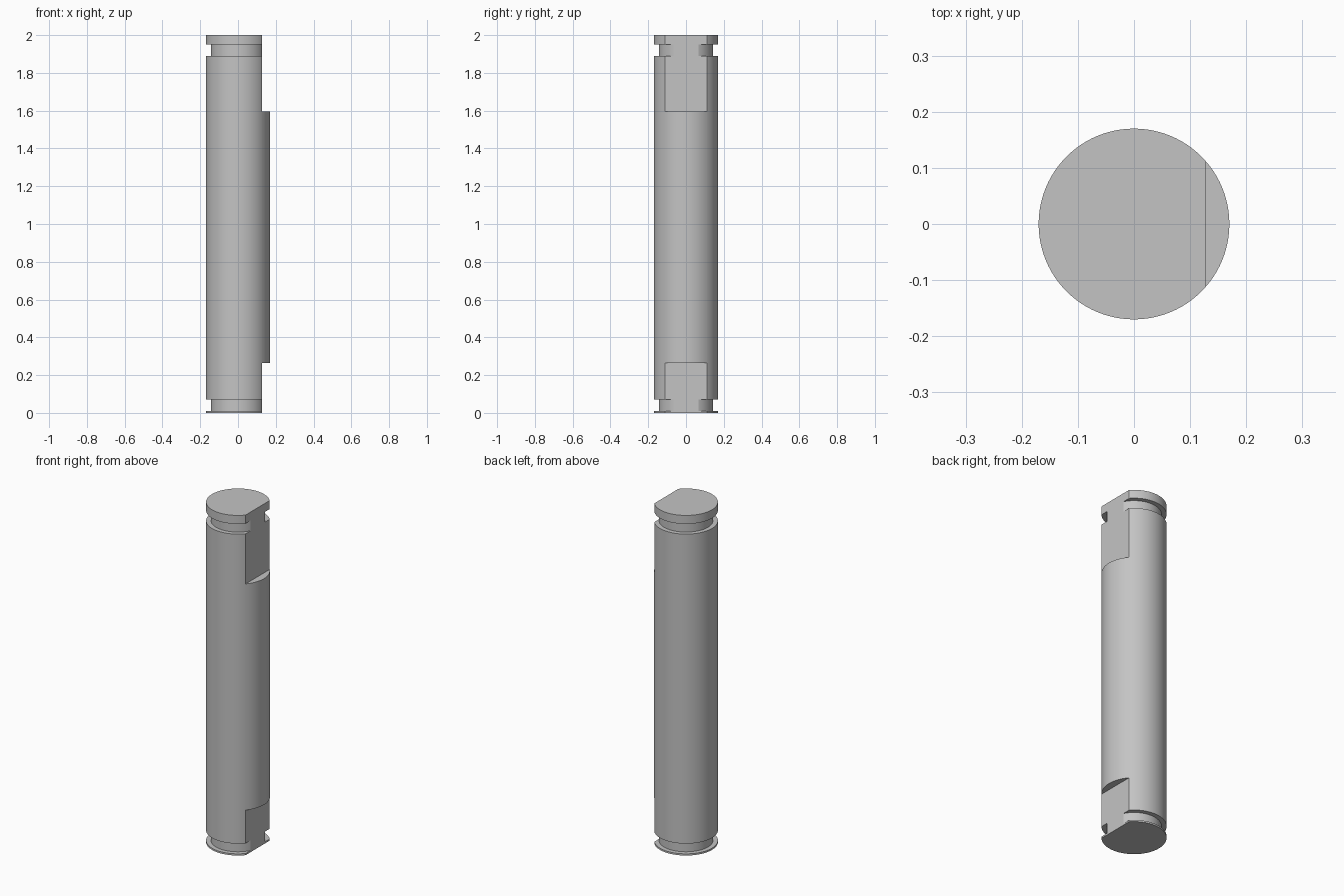
import bpy
import bmesh
import math

cube = bpy.data.objects.get("Cube")
if cube:
    bpy.data.objects.remove(cube, do_unlink=True)

RADIUS, GROOVE, FLAT = 0.17, 0.144, 0.128
HEIGHT, SEGMENTS = 2.0, 96

steel = bpy.data.materials.new("grey_steel")
steel.use_nodes = True
colour = (0.55, 0.55, 0.55, 1)
steel.diffuse_color = colour
steel.node_tree.nodes["Principled BSDF"].inputs["Base Color"].default_value = colour


def add_object(name, bm):
    bmesh.ops.recalc_face_normals(bm, faces=bm.faces)
    mesh = bpy.data.meshes.new(name)
    bm.to_mesh(mesh)
    bm.free()
    mesh.materials.append(steel)
    obj = bpy.data.objects.new(name, mesh)
    bpy.context.collection.objects.link(obj)
    return obj


# Round pin with a retaining groove near each end, turned from a half profile
profile = [(RADIUS, 0), (RADIUS, 0.01), (GROOVE, 0.01), (GROOVE, 0.07),
           (RADIUS, 0.07), (RADIUS, 1.89), (GROOVE, 1.89), (GROOVE, 1.95),
           (RADIUS, 1.95), (RADIUS, HEIGHT)]
bm = bmesh.new()
rings = []
for r, z in profile:
    angles = [2 * math.pi * i / SEGMENTS for i in range(SEGMENTS)]
    rings.append([bm.verts.new((r * math.cos(a), r * math.sin(a), z)) for a in angles])
for low, high in zip(rings, rings[1:]):
    for i in range(SEGMENTS):
        j = (i + 1) % SEGMENTS
        bm.faces.new((low[i], low[j], high[j], high[i]))
bm.faces.new(rings[0][::-1])
bm.faces.new(rings[-1])
pin = add_object("pin_shaft", bm)

# Flats milled into the left side at both ends
for name, z0, z1 in (("lower_flat_cutter", -0.1, 0.265),
                     ("upper_flat_cutter", 1.595, HEIGHT + 0.1)):
    bm = bmesh.new()
    bmesh.ops.create_cube(bm, size=1)
    for v in bm.verts:
        v.co = (FLAT + (v.co.x + 0.5) * 0.2, v.co.y * 0.6, z0 + (v.co.z + 0.5) * (z1 - z0))
    cutter = add_object(name, bm)
    cutter.hide_render = True
    cut = pin.modifiers.new(name, "BOOLEAN")
    cut.operation = "DIFFERENCE"
    cut.solver = "EXACT"
    cut.object = cutter
    bpy.context.view_layer.objects.active = pin
    bpy.ops.object.modifier_apply(modifier=cut.name)
    bpy.data.objects.remove(cutter, do_unlink=True)

# Smooth round walls, sharp machined edges
bpy.ops.object.select_all(action="DESELECT")
pin.select_set(True)
bpy.context.view_layer.objects.active = pin
bpy.ops.object.shade_smooth_by_angle(angle=math.radians(25))
